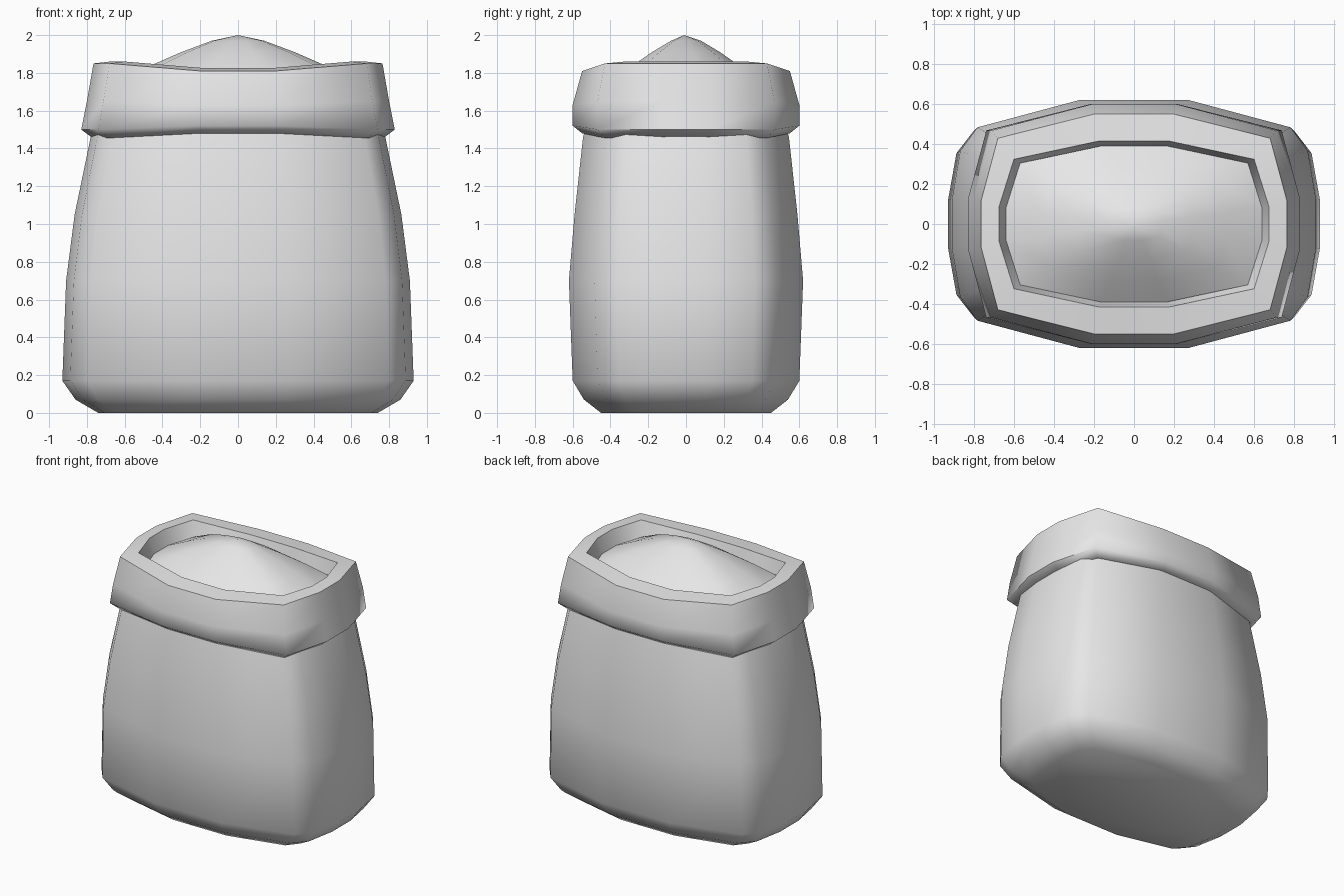
import bpy
import bmesh
import math

cube = bpy.data.objects.get("Cube")
if cube:
    bpy.data.objects.remove(cube, do_unlink=True)

# Single flat colour
grey = bpy.data.materials.new("plain_grey")
grey.use_nodes = True
colour = (0.8, 0.8, 0.8, 1)
grey.diffuse_color = colour
grey.node_tree.nodes["Principled BSDF"].inputs["Base Color"].default_value = colour

# One quarter of each cross-section, from the front face round to the side
BODY_QUARTER = [(0.3, 1), (0.86, 0.78), (0.955, 0.59), (1, 0.2)]
COLLAR_QUARTER = [(0.26, 1), (0.89, 0.78), (1, 0.21)]


def full_section(quarter):
    """Mirror a quarter outline into a closed counter-clockwise loop."""
    back = quarter[::-1]
    right = back + [(-x, y) for x, y in quarter]
    return right + [(-x, -y) for x, y in right]


def loft(name, quarter, rings, smooth_angle, base=False, apex=None):
    """Skin rings of (half width, half depth, front z, side z)."""
    section = full_section(quarter)
    count = len(section)
    bm = bmesh.new()
    loops = []
    for width, depth, z_front, z_side in rings:
        loop = []
        for x, y in section:
            is_front = abs(y) == 1
            z = z_front if is_front else z_side
            loop.append(bm.verts.new((x * width, y * depth, z)))
        loops.append(loop)
    for low, high in zip(loops, loops[1:]):
        for i in range(count):
            j = (i + 1) % count
            bm.faces.new((low[i], low[j], high[j], high[i]))
    if base:
        bm.faces.new(loops[0][::-1])
    if apex:
        tip = bm.verts.new(apex)
        for i in range(count):
            bm.faces.new((loops[-1][i], loops[-1][(i + 1) % count], tip))
    mesh = bpy.data.meshes.new(name)
    bm.to_mesh(mesh)
    bm.free()
    mesh.materials.append(grey)
    obj = bpy.data.objects.new(name, mesh)
    bpy.context.collection.objects.link(obj)
    bpy.ops.object.select_all(action="DESELECT")
    obj.select_set(True)
    bpy.context.view_layer.objects.active = obj
    bpy.ops.object.shade_smooth_by_angle(angle=math.radians(smooth_angle))
    return obj


# Bulging sack with a rounded base
loft("sack_body", BODY_QUARTER, [
    (0.74, 0.45, 0, 0),
    (0.86, 0.54, 0.07, 0.07),
    (0.93, 0.6, 0.17, 0.17),
    (0.91, 0.62, 0.7, 0.7),
    (0.865, 0.59, 1.05, 1.05),
    (0.78, 0.545, 1.46, 1.46),
    (0.76, 0.53, 1.52, 1.52),
], 50, base=True)

# Rolled collar: underside, outer wall, rim, then inner wall
loft("rolled_collar", COLLAR_QUARTER, [
    (0.74, 0.51, 1.49, 1.47),
    (0.77, 0.55, 1.48, 1.455),
    (0.83, 0.6, 1.52, 1.5),
    (0.8, 0.6, 1.63, 1.65),
    (0.765, 0.55, 1.81, 1.85),
    (0.675, 0.415, 1.825, 1.86),
    (0.63, 0.385, 1.72, 1.72),
], 62)

# Heaped contents
loft("heaped_contents", COLLAR_QUARTER, [
    (0.64, 0.39, 1.75, 1.75),
    (0.46, 0.28, 1.84, 1.84),
    (0.3, 0.18, 1.91, 1.91),
    (0.14, 0.08, 1.97, 1.97),
], 60, apex=(0, -0.01, 2))
